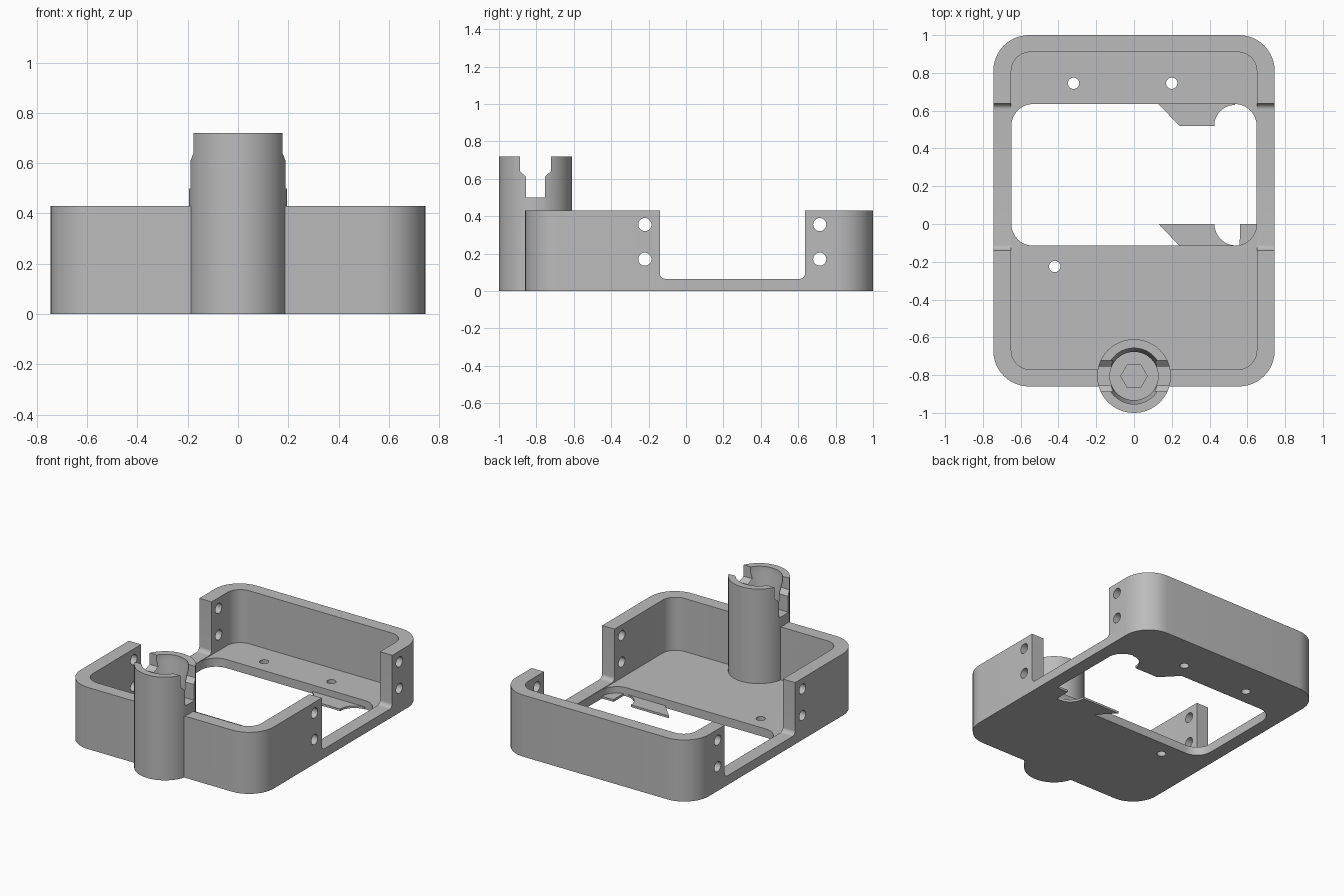
import bpy, bmesh
from math import sin, cos, radians

if "Cube" in bpy.data.objects:
    bpy.data.objects.remove(bpy.data.objects["Cube"])

grey = bpy.data.materials.new("plain grey")
grey.use_nodes = True
grey.diffuse_color = (0.5, 0.5, 0.5, 1)
grey.node_tree.nodes["Principled BSDF"].inputs["Base Color"].default_value = (0.5, 0.5, 0.5, 1)


def arc(cx, cy, r, start, end, steps=12):
    angles = [radians(start + (end - start) * i / steps) for i in range(steps + 1)]
    return [(cx + r * cos(a), cy + r * sin(a)) for a in angles]


def round_rect(x0, x1, y0, y1, r):
    return (arc(x1 - r, y1 - r, r, 0, 90) + arc(x0 + r, y1 - r, r, 90, 180)
            + arc(x0 + r, y0 + r, r, 180, 270) + arc(x1 - r, y0 + r, r, 270, 360))


def circle(cx, cy, r, steps=32):
    return arc(cx, cy, r, 0, 360, steps)[:-1]


def finish(name, bm):
    bmesh.ops.recalc_face_normals(bm, faces=bm.faces)
    mesh = bpy.data.meshes.new(name)
    bm.to_mesh(mesh)
    bm.free()
    mesh.materials.append(grey)
    obj = bpy.data.objects.new(name, mesh)
    bpy.context.collection.objects.link(obj)
    return obj


def loft(name, rings):
    """Solid through matching rings of 3D points."""
    bm = bmesh.new()
    loops = [[bm.verts.new(p) for p in ring] for ring in rings]
    for a, b in zip(loops, loops[1:]):
        for i in range(len(a)):
            j = (i + 1) % len(a)
            bm.faces.new((a[i], a[j], b[j], b[i]))
    bm.faces.new(loops[0])
    bm.faces.new(loops[-1])
    return finish(name, bm)


def prism(name, outline, lo, hi, axis="z"):
    place = (lambda p, h: (p[0], p[1], h)) if axis == "z" else (lambda p, h: (h, p[0], p[1]))
    return loft(name, [[place(p, h) for p in outline] for h in (lo, hi)])


def cut(target, cutters):
    for cutter in cutters:
        cutter.hide_render = True
        mod = target.modifiers.new("cut", "BOOLEAN")
        mod.operation = "DIFFERENCE"
        mod.solver = "EXACT"
        mod.object = cutter
        bpy.context.view_layer.objects.active = target
        bpy.ops.object.modifier_apply(modifier=mod.name)


WALL_TOP, TUBE_Y = 0.43, -0.805

# Tray body
tray = prism("tray", round_rect(-0.745, 0.745, -0.86, 1.0, 0.19), 0, WALL_TOP)

# Hollow, floor window and side notches
cutters = [
    prism("hollow_cutter", round_rect(-0.65, 0.65, -0.77, 0.91, 0.1), 0.06, 0.8),
    prism("window_cutter", round_rect(-0.649, 0.649, -0.115, 0.635, 0.115), -0.2, 0.3),
    prism("notch_cutter", round_rect(-0.14, 0.637, 0.065, 0.8, 0.03), -1, 1, "x"),
]

# Screw holes in the side walls and the floor
for y in (-0.22, 0.715):
    for z in (0.17, 0.355):
        cutters.append(prism("side_hole_cutter", circle(y, z, 0.035), -1, 1, "x"))
for x, y in ((-0.32, 0.745), (0.2, 0.745), (-0.42, -0.225)):
    cutters.append(prism("floor_hole_cutter", circle(x, y, 0.03), -0.2, 0.2))

# Post with a tapered bore, a hexagonal recess and stepped side slots
post = prism("post", circle(0, TUBE_Y, 0.195, 72), 0, 0.72)
bore = loft("bore_cutter", [[(x, y, z) for x, y in circle(0, TUBE_Y, r, 48)]
                            for r, z in ((0.128, 0.45), (0.128, 0.6), (0.148, 0.68), (0.148, 0.8))])
recess = prism("hex_cutter", circle(0, TUBE_Y, 0.07, 6), 0.3, 0.5)
half = [(0.05, 0.5), (0.05, 0.61), (0.083, 0.64), (0.083, 0.8)]
slot = prism("slot_cutter", [(TUBE_Y + w, z) for w, z in half]
             + [(TUBE_Y - w, z) for w, z in reversed(half)], -0.4, 0.4, "x")

cut(tray, cutters + [recess])
cut(post, [bore, recess, slot])

# Thin tabs on the window's two long edges
back_tab = prism("back_tab", [(0.13, 0.66), (0.13, 0.635), (0.24, 0.52)]
                 + arc(0.535, 0.52, 0.11, 180, 90) + [(0.535, 0.66)], 0, 0.015)
front_tab = prism("front_tab", [(0.24, -0.14), (0.24, -0.115), (0.13, 0)]
                  + arc(0.54, 0, 0.114, 180, 280)
                  + [(0.56, 0), (0.652, 0), (0.652, -0.14)], 0, 0.015)

for helper in cutters + [bore, recess, slot]:
    bpy.data.objects.remove(helper)

# Smooth the round walls and keep the edges crisp
bpy.ops.object.select_all(action="DESELECT")
for obj in (tray, post, back_tab, front_tab):
    obj.select_set(True)
bpy.context.view_layer.objects.active = tray
bpy.ops.object.shade_smooth_by_angle(angle=radians(30))
